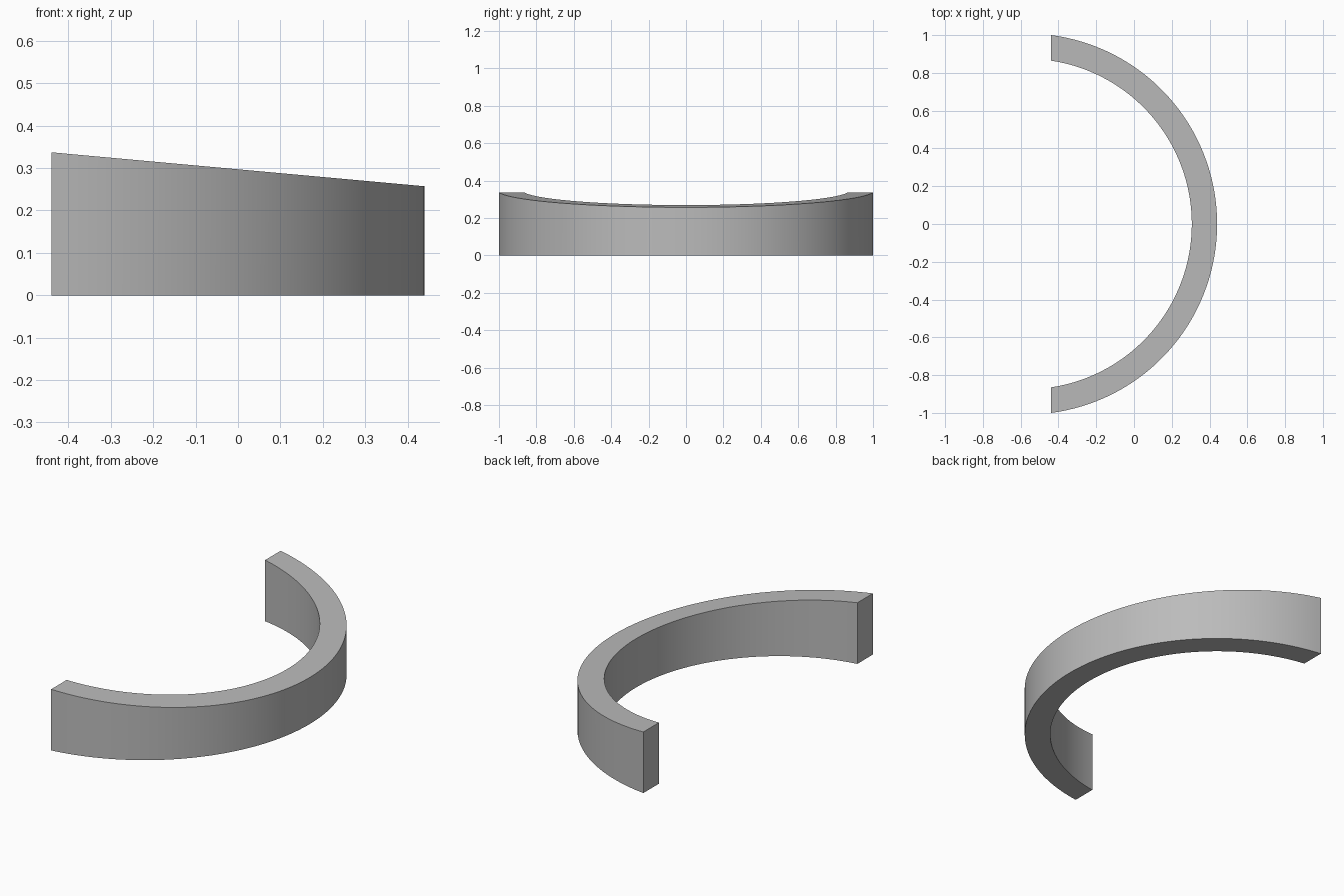
import bpy, bmesh, math

cube = bpy.data.objects.get("Cube")
if cube:
    bpy.data.objects.remove(cube)

# Arc dimensions: both radii share a centre, ends are cut flat at END_X
HALF = 0.44
CENTRE = -1 / (4 * HALF)
R_OUT = HALF - CENTRE
R_IN = R_OUT - 0.134
SEGMENTS = 96


def top_height(x):
    return 0.297 - 0.091 * x


def arc_point(radius, t):
    limit = math.acos((-HALF - CENTRE) / radius)
    a = limit * (2 * t - 1)
    return CENTRE + radius * math.cos(a), radius * math.sin(a)


# Sweep a four-cornered section along the arc
bm = bmesh.new()
sections = []
for i in range(SEGMENTS + 1):
    xo, yo = arc_point(R_OUT, i / SEGMENTS)
    xi, yi = arc_point(R_IN, i / SEGMENTS)
    corners = [(xi, yi, 0), (xo, yo, 0), (xo, yo, top_height(xo)), (xi, yi, top_height(xi))]
    sections.append([bm.verts.new(c) for c in corners])
for a, b in zip(sections, sections[1:]):
    for k in range(4):
        n = (k + 1) % 4
        bm.faces.new((a[k], b[k], b[n], a[n]))

# Flat end caps
bm.faces.new(sections[0])
bm.faces.new(sections[-1][::-1])
bmesh.ops.recalc_face_normals(bm, faces=bm.faces)

mesh = bpy.data.meshes.new("curved_band")
bm.to_mesh(mesh)
bm.free()
band = bpy.data.objects.new("curved_band", mesh)
bpy.context.collection.objects.link(band)

# Plain grey material
grey = bpy.data.materials.new("plain_grey")
grey.use_nodes = True
colour = (0.5, 0.5, 0.5, 1)
grey.diffuse_color = colour
grey.node_tree.nodes["Principled BSDF"].inputs["Base Color"].default_value = colour
mesh.materials.append(grey)

# Smooth curved walls with sharp rims
bpy.ops.object.select_all(action="DESELECT")
band.select_set(True)
bpy.context.view_layer.objects.active = band
bpy.ops.object.shade_smooth_by_angle(angle=math.radians(30))
